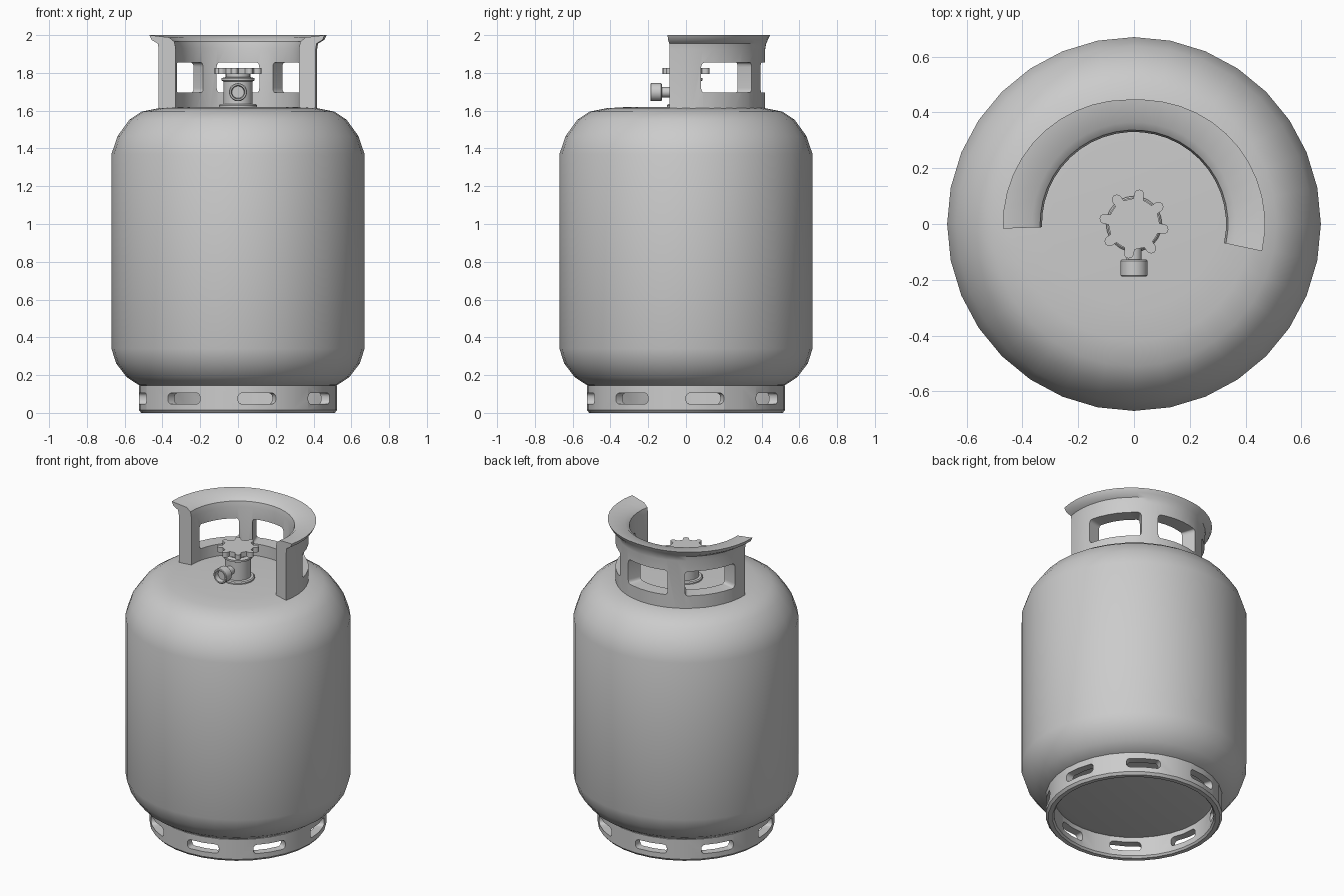
import bpy, bmesh
from math import sin, cos, pi, radians, degrees
from mathutils import Matrix

if "Cube" in bpy.data.objects:
    bpy.data.objects.remove(bpy.data.objects["Cube"])


def finish(name, bm, smooth=35):
    bmesh.ops.recalc_face_normals(bm, faces=bm.faces)
    me = bpy.data.meshes.new(name)
    bm.to_mesh(me)
    bm.free()
    ob = bpy.data.objects.new(name, me)
    bpy.context.collection.objects.link(ob)
    if smooth:
        shade(ob, smooth)
    return ob


def shade(ob, angle=35):
    bpy.ops.object.select_all(action='DESELECT')
    ob.select_set(True)
    bpy.context.view_layer.objects.active = ob
    bpy.ops.object.shade_smooth_by_angle(angle=radians(angle))


def lathe(name, profile, n=32, matrix=None, smooth=35):
    """Spin an (r, z) profile about z."""
    bm = bmesh.new()
    vs = [bm.verts.new((r, 0, z)) for r, z in profile]
    es = [bm.edges.new(p) for p in zip(vs, vs[1:])]
    bmesh.ops.spin(bm, geom=vs + es, cent=(0, 0, 0), axis=(0, 0, 1),
                   angle=2 * pi, steps=n)
    bmesh.ops.remove_doubles(bm, verts=bm.verts, dist=1e-5)
    if matrix:
        bm.transform(matrix)
    return finish(name, bm, smooth)


def arc_sweep(name, sections, smooth=None):
    """Loft closed (r, z) sections placed at angles (degrees) about z."""
    bm = bmesh.new()
    rows = [[bm.verts.new((r * cos(radians(a)), r * sin(radians(a)), z))
             for r, z in pts] for a, pts in sections]
    m = len(rows[0])
    for p, q in zip(rows, rows[1:]):
        for i in range(m):
            j = (i + 1) % m
            bm.faces.new((p[i], p[j], q[j], q[i]))
    bm.faces.new(rows[0])
    bm.faces.new(rows[-1])
    return finish(name, bm, smooth)


def cut_windows(target, spans, z0, z1, r0, r1, corner):
    """Cut rounded windows that follow the curve of the wall."""
    ca = degrees(corner / r1)
    for a0, a1 in spans:
        cols = []
        for k in range(5):
            t = k / 4 * pi / 2
            cols.append((a0 + ca * (1 - cos(t)), corner * (1 - sin(t))))
        steps = 4
        mid = [(a0 + ca + (a1 - a0 - 2 * ca) * k / steps, 0) for k in range(1, steps)]
        cols = cols + mid + [(a0 + a1 - a, d) for a, d in reversed(cols)]
        cutter = arc_sweep("window_cutter", [
            (a, [(r0, z0 + d), (r0, z1 - d), (r1, z1 - d), (r1, z0 + d)])
            for a, d in cols])
        cutter.hide_render = True
        mod = target.modifiers.new("window", 'BOOLEAN')
        mod.operation, mod.solver, mod.object = 'DIFFERENCE', 'EXACT', cutter
        bpy.context.view_layer.objects.active = target
        bpy.ops.object.modifier_apply(modifier=mod.name)
        bpy.data.objects.remove(cutter)
    shade(target)


# Tank body
lathe("tank_body", [
    (0, 0.13), (0.44, 0.13), (0.525, 0.147), (0.59, 0.19), (0.645, 0.262),
    (0.67, 0.34), (0.67, 1.37), (0.638, 1.465), (0.575, 1.552), (0.51, 1.595),
    (0.42, 1.613), (0.3, 1.62), (0, 1.62)])

# Foot ring with eight slots
foot = lathe("foot_ring", [
    (0.475, 0.145), (0.475, 0.012), (0.485, 0.0), (0.512, 0.0), (0.525, 0.015),
    (0.525, 0.145), (0.475, 0.145)], smooth=None)
cut_windows(foot, [(45 * k, 45 * k + 22.5) for k in range(8)],
            0.047, 0.105, 0.42, 0.6, 0.024)

# Guard collar, open at the front, with flared lip and three windows
sections = []
for k in range(25):
    a = -12 + 194 * k / 24
    lip = 0.445 + 0.025 * abs(cos(radians(a)))
    sections.append((a, [
        (0.33, 1.59), (0.33, 1.93), (0.337, 1.965), (0.365, 1.988), (lip, 2.0),
        (lip - 0.012, 1.975), (0.425, 1.955), (0.42, 1.925), (0.42, 1.59)]))
collar = arc_sweep("guard_collar", sections)
cut_windows(collar, [(11, 56), (70, 110), (124, 169)], 1.695, 1.855, 0.25, 0.55, 0.025)

# Valve body: flange, barrel, shoulder and spindle
lathe("valve_body", [
    (0, 1.61), (0.1, 1.61), (0.1, 1.628), (0.094, 1.634), (0.078, 1.636),
    (0.078, 1.755), (0.088, 1.76), (0.088, 1.772), (0.065, 1.778),
    (0.065, 1.8), (0, 1.8)], 24)

# Valve outlet: neck and hollow nozzle pointing to the front
lathe("valve_outlet", [
    (0, 0.05), (0.027, 0.05), (0.027, 0.128), (0.044, 0.128), (0.048, 0.132),
    (0.048, 0.185), (0.044, 0.189), (0.036, 0.189), (0.032, 0.16), (0, 0.16)], 20,
    Matrix.Translation((0, 0, 1.698)) @ Matrix.Rotation(pi / 2, 4, 'X'))

# Handwheel with eight knobs
bm = bmesh.new()
outline = []
for k in range(8):
    rot = Matrix.Rotation(radians(-10 + 45 * k), 3, 'Z')
    local = [(0.09, -0.018)]
    local += [(0.107 + 0.018 * cos(t), 0.018 * sin(t))
              for t in (pi * (i / 6 - 0.5) for i in range(7))]
    local += [(0.09, 0.018)]
    outline += [bm.verts.new(rot @ Matrix.Translation((x, y, 1.793)).translation)
                for x, y in local]
face = bm.faces.new(outline)
ext = bmesh.ops.extrude_face_region(bm, geom=[face])
bmesh.ops.translate(bm, vec=(0, 0, 0.033),
                    verts=[g for g in ext["geom"] if isinstance(g, bmesh.types.BMVert)])
finish("handwheel", bm)
